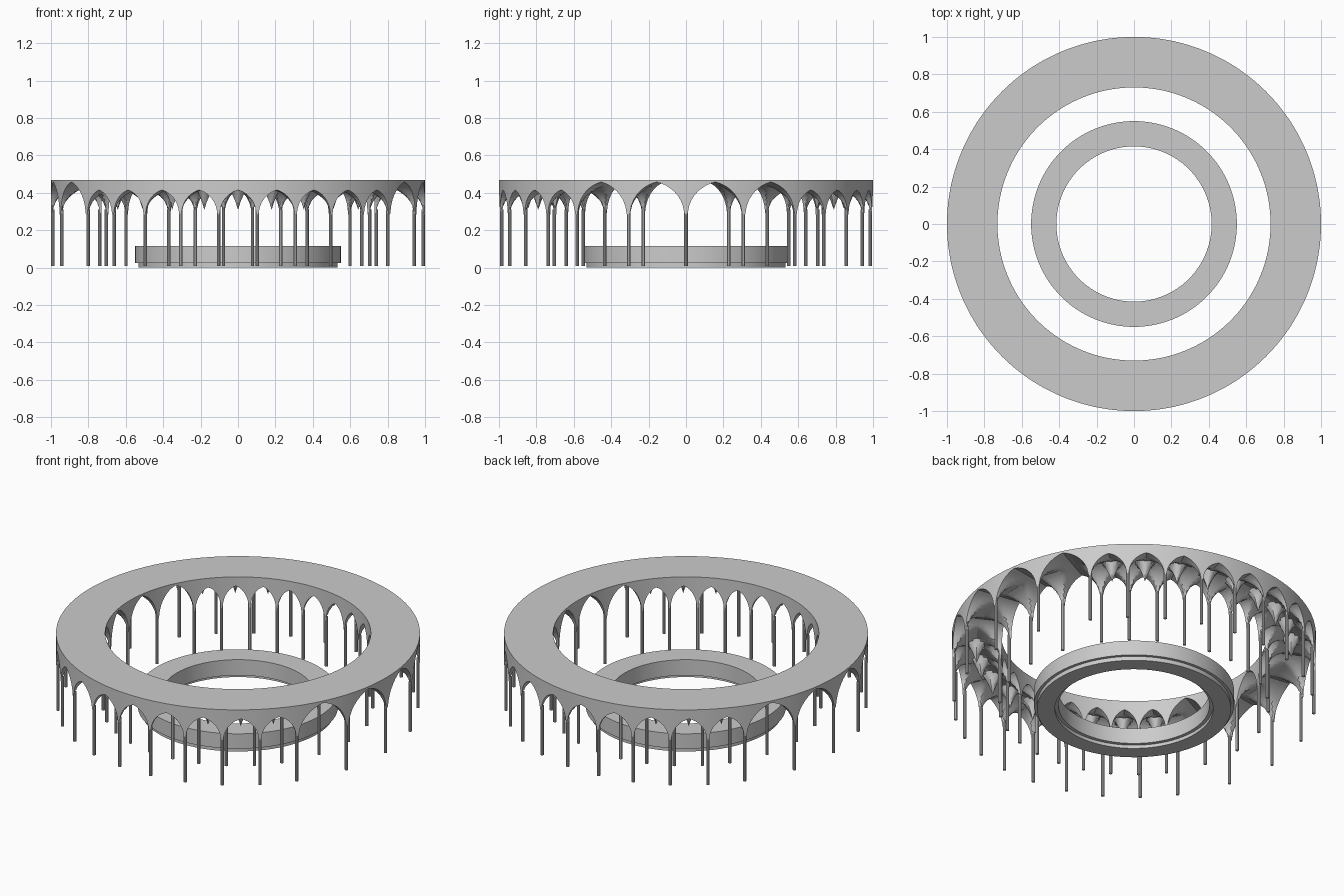
import bpy, bmesh, math

if "Cube" in bpy.data.objects:
    bpy.data.objects.remove(bpy.data.objects["Cube"])

R_OUT, R_IN, TOP, SPRING = 1.0, 0.73, 0.47, 0.285
N = 20  # vault grid cells per bay, in both directions


def finish(bm, name):
    bmesh.ops.recalc_face_normals(bm, faces=bm.faces)
    me = bpy.data.meshes.new(name)
    bm.to_mesh(me)
    bm.free()
    ob = bpy.data.objects.new(name, me)
    bpy.context.collection.objects.link(ob)
    bpy.ops.object.select_all(action='DESELECT')
    ob.select_set(True)
    bpy.context.view_layer.objects.active = ob
    bpy.ops.object.shade_smooth_by_angle(angle=math.radians(30))
    return ob


def arch(s, rise):
    """Pointed arch height at s in -1..1 (flat landing over the column)."""
    s = min(1.0, abs(s) * 1.07)
    h = 1.3
    rad = (1 + h * h) / 2
    x = s + rad - 1
    return rise * math.sqrt(max(0, rad * rad - x * x)) / h


# Bay boundaries: wide bays at the two sides, narrow ones front and back
half = [0, 18] + list(range(36, 145, 12)) + [162]
bounds = [math.radians(a) for a in half + [a + 180 for a in half]]
steps = [-math.cos(math.pi * i / N) for i in range(N + 1)]

# Ring canopy with pointed groin vaults underneath
bm = bmesh.new()
rows = []
for k, a0 in enumerate(bounds):
    a1 = bounds[k + 1] if k + 1 < len(bounds) else math.tau
    wide = a1 - a0 > math.radians(15)
    rise = (0.458 if wide else 0.415) - SPRING
    mid, span = (a0 + a1) / 2, (a1 - a0) / 2
    for s in steps[:-1]:
        ang = mid + s * span
        row = []
        for t in steps:
            r = (R_OUT + R_IN) / 2 + t * (R_OUT - R_IN) / 2
            z = SPRING + max(arch(s, rise), arch(t, 0.435 - SPRING))
            if not wide:
                # hanging boss at the middle of each narrow bay
                d = math.hypot(s * span * r, t * (R_OUT - R_IN) / 2)
                z = min(z, 0.31 + 0.12 * (d / 0.05) ** 0.8)
            row.append(bm.verts.new((r * math.cos(ang), r * math.sin(ang), z)))
        for r in (R_OUT, R_IN):
            row.append(bm.verts.new((r * math.cos(ang), r * math.sin(ang), TOP)))
        rows.append(row)
for i, row in enumerate(rows):
    nxt = rows[(i + 1) % len(rows)]
    for j in range(len(row)):
        j2 = (j + 1) % len(row)
        bm.faces.new((row[j], nxt[j], nxt[j2], row[j2]))
finish(bm, "vaulted_canopy")


# Slim columns, outer and inner circles
def columns(name, radius):
    bm = bmesh.new()
    for a in bounds:
        res = bmesh.ops.create_cone(bm, cap_ends=True, segments=10, radius1=0.0095,
                                    radius2=0.0095, depth=0.30)
        bmesh.ops.translate(bm, verts=res["verts"],
                            vec=(radius * math.cos(a), radius * math.sin(a), 0.16))
    finish(bm, name)


columns("outer_columns", R_OUT - 0.01)
columns("inner_columns", R_IN + 0.01)


# Low central ring with stepped base
def lathe(name, profile, seg=128):
    bm = bmesh.new()
    rings = [[bm.verts.new((r * math.cos(math.tau * i / seg),
                            r * math.sin(math.tau * i / seg), z)) for r, z in profile]
             for i in range(seg)]
    for i in range(seg):
        p, q = rings[i], rings[(i + 1) % seg]
        for j in range(len(profile)):
            k = (j + 1) % len(profile)
            bm.faces.new((p[j], q[j], q[k], p[k]))
    finish(bm, name)


lathe("central_ring", [(0.415, 0.115), (0.55, 0.115), (0.55, 0.025), (0.533, 0.025),
                       (0.533, 0.0), (0.435, 0.0), (0.435, 0.02), (0.415, 0.02)])
